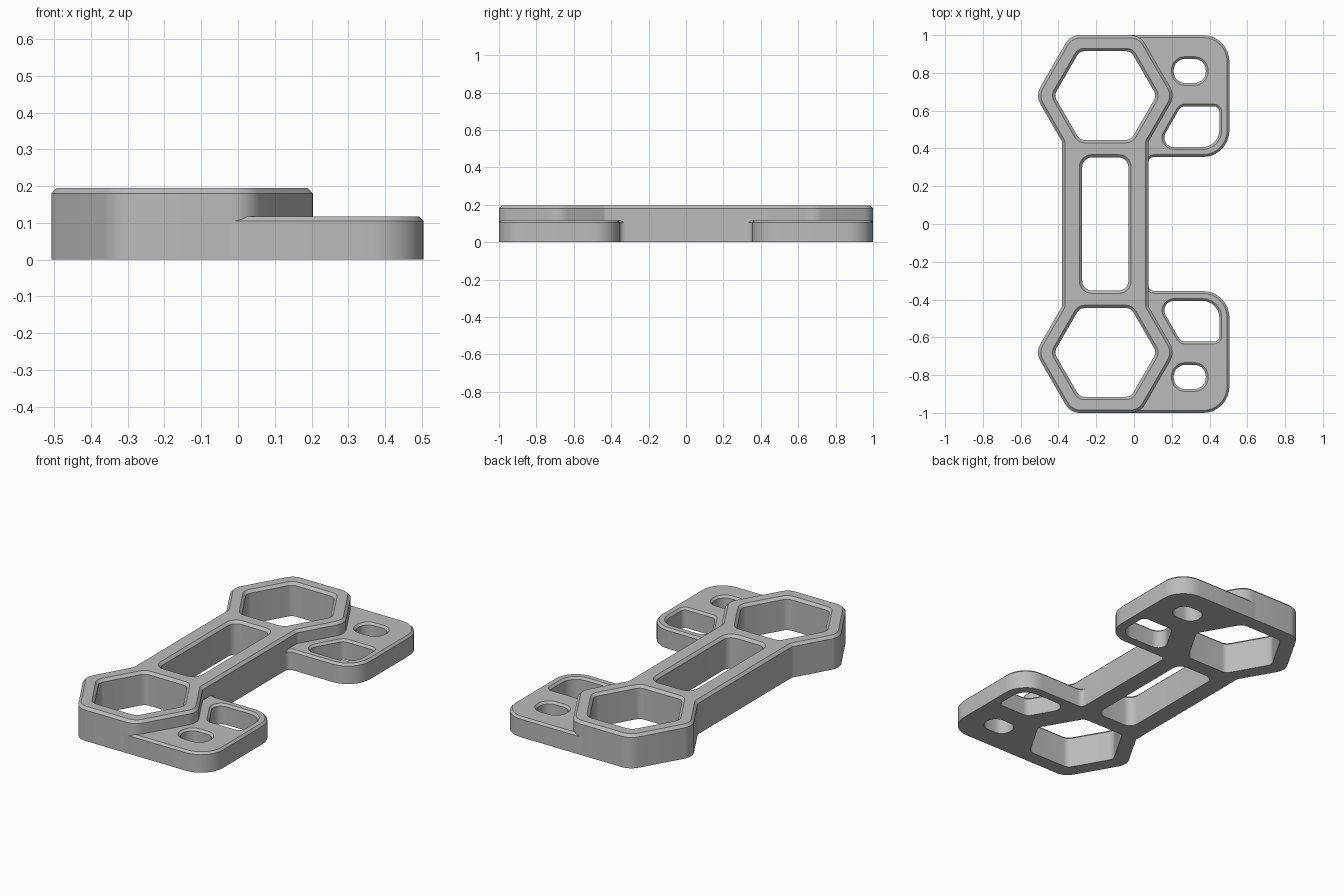
import bpy
import bmesh
from math import atan2, cos, sin, sqrt, radians
from mathutils import Vector

cube = bpy.data.objects.get("Cube")
if cube:
    bpy.data.objects.remove(cube, do_unlink=True)

grey = bpy.data.materials.new("plain_grey")
grey.use_nodes = True
GREY = (0.5, 0.5, 0.5, 1.0)
grey.diffuse_color = GREY
grey.node_tree.nodes["Principled BSDF"].inputs["Base Color"].default_value = GREY

ARC = 8           # segments per rounded corner
CX = -0.152       # centre line of the main body
HEX_Y = 0.68      # distance of each ring from the middle


def rounded(corners, offset=0.0):
    """Counter-clockwise corners (x, y, radius) -> rounded loop, shrunk by offset."""
    loop = []
    for i, (x, y, r) in enumerate(corners):
        p = Vector((x, y))
        before = (p - Vector(corners[i - 1][:2])).normalized()
        after = (Vector(corners[(i + 1) % len(corners)][:2]) - p).normalized()
        n1, n2 = Vector((-before.y, before.x)), Vector((-after.y, after.x))
        mitre = (n1 + n2) / (1 + n1.dot(n2))
        turn = 1 if before.x * after.y - before.y * after.x > 0 else -1
        radius = max(r - turn * offset, 0.002)
        centre = p + mitre * (offset + turn * radius)
        start = -n1 * turn
        a0 = atan2(start.y, start.x)
        sweep = atan2(before.x * after.y - before.y * after.x, before.dot(after))
        for k in range(ARC + 1):
            a = a0 + sweep * k / ARC
            loop.append((centre.x + radius * cos(a), centre.y + radius * sin(a)))
    return loop


def plate(name, outline, holes, height, chamfer):
    """Extruded plate with through holes and a chamfer on every top edge."""
    bm = bmesh.new()
    caps = {"bottom": [], "top": []}
    for corners, side in [(outline, 1)] + [(h, -1) for h in holes]:
        rings = []
        for z, off in ((0, 0), (height - chamfer, 0), (height, side * chamfer)):
            rings.append([bm.verts.new((x, y, z)) for x, y in rounded(corners, off)])
        n = len(rings[0])
        for low, high in zip(rings, rings[1:]):
            for i in range(n):
                j = (i + 1) % n
                bm.faces.new((low[i], low[j], high[j], high[i]))
        for key, ring in (("bottom", rings[0]), ("top", rings[-1])):
            caps[key] += [bm.edges.get((ring[i - 1], ring[i])) for i in range(n)]
    for edges in caps.values():
        bmesh.ops.triangle_fill(bm, edges=edges, use_beauty=True)
    bmesh.ops.recalc_face_normals(bm, faces=bm.faces)
    mesh = bpy.data.meshes.new(name)
    bm.to_mesh(mesh)
    bm.free()
    mesh.materials.append(grey)
    obj = bpy.data.objects.new(name, mesh)
    bpy.context.collection.objects.link(obj)
    bpy.ops.object.select_all(action="DESELECT")
    obj.select_set(True)
    bpy.context.view_layer.objects.active = obj
    bpy.ops.object.shade_smooth_by_angle(angle=radians(30))
    return obj


def hexagon(cy, apothem, r):
    big = apothem * 2 / sqrt(3)
    return [(CX + big * cos(radians(a)), cy + big * sin(radians(a)), r)
            for a in range(0, 360, 60)]


def box(cx, cy, hx, hy, r):
    return [(cx - hx, cy - hy, r), (cx + hx, cy - hy, r),
            (cx + hx, cy + hy, r), (cx - hx, cy + hy, r)]


# Main body: two hexagonal rings joined by a slotted bar
BAR = 0.228
apothem = 0.32
join_y = HEX_Y - (apothem * 2 / sqrt(3) - BAR) * sqrt(3)
ring = hexagon(HEX_Y, apothem, 0.09)
back = [(CX + BAR, join_y, 0.03)] + ring[:4] + [(CX - BAR, join_y, 0.03)]
front = [(2 * CX - x, -y, r) for x, y, r in back]
body_holes = [hexagon(s * HEX_Y, 0.235, 0.045) for s in (1, -1)]
body_holes.append(box(CX, 0, 0.122, 0.352, 0.05))
plate("main_body", back + front, body_holes, 0.195, 0.015)

# Lower side tabs, the back one modelled and mirrored to the front
tab = [(0.03, 0.31, 0), (0.076, 0.31, 0), (0.076, 0.355, 0.03),
       (0.505, 0.355, 0.14), (0.505, 1.0, 0.14), (-0.04, 1.0, 0),
       (0.0, 0.95, 0), (0.171, HEX_Y, 0), (0.03, 0.42, 0)]
oval = box(0.295, 0.81, 0.085, 0.064, 0.06)
window = [(0.124, 0.407, 0.05), (0.452, 0.407, 0.09),
          (0.452, 0.623, 0.03), (0.248, 0.623, 0.04)]
tabs = plate("side_tabs", tab, [oval, window], 0.117, 0.012)
mirror = tabs.modifiers.new("mirror_front", "MIRROR")
mirror.use_axis = (False, True, False)
